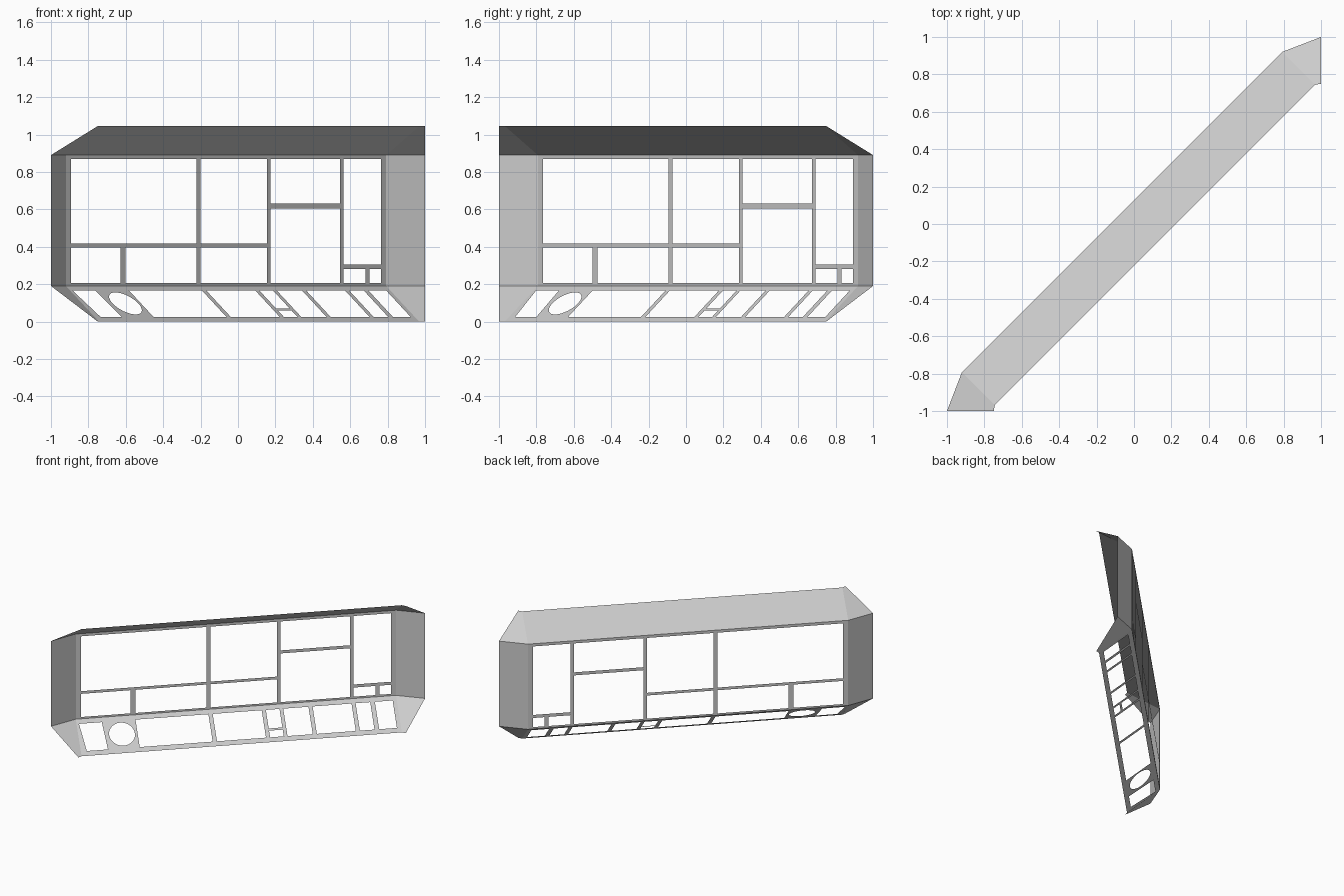
import bpy, bmesh, math
from mathutils import Vector

if "Cube" in bpy.data.objects:
    bpy.data.objects.remove(bpy.data.objects["Cube"])

# Key levels and the diagonal plan: the wall runs along y = x + OFF
Z_BASE, Z_SILL, Z_HEAD, Z_TOP = 0.0, 0.19, 0.89, 1.045
X0, X1, OFF, LEAN = -0.92, 0.792, 0.128, 0.176


def add_object(name, bm):
    me = bpy.data.meshes.new(name)
    bm.to_mesh(me)
    bm.free()
    ob = bpy.data.objects.new(name, me)
    bpy.context.collection.objects.link(ob)
    return ob


def rect(x0, x1, y0, y1):
    return [(x0, y0), (x1, y0), (x1, y1), (x0, y1)]


def sheet(name, loops, place):
    """Fill an outline with holes in 2D, then place it in space."""
    bm = bmesh.new()
    edges = []
    for loop in loops:
        vs = [bm.verts.new((a, b, 0)) for a, b in loop]
        edges += [bm.edges.new((vs[i - 1], vs[i])) for i in range(len(vs))]
    bmesh.ops.triangle_fill(bm, edges=edges, use_beauty=True, normal=(0, 0, 1))
    for v in bm.verts:
        v.co = place(v.co.x, v.co.y)
    return add_object(name, bm)


def on_wall(s, z):
    return Vector((s, s + OFF, z))


def on_sill(s, t):
    return Vector((s + LEAN * t, s + OFF - LEAN * t, Z_SILL * (1 - t)))


def on_roof(s, t):
    return Vector((s + LEAN * t, s + OFF - LEAN * t, Z_HEAD + (Z_TOP - Z_HEAD) * t))


# Upright window wall: (x0, x1, z0, z1) of each opening
windows = [
    (-.893, -.222, .417, .868), (-.200, .155, .417, .868),
    (-.893, -.628, .205, .395), (-.602, -.222, .205, .395),
    (-.200, .155, .205, .395),
    (.175, .545, .630, .868), (.175, .545, .205, .605),
    (.565, .765, .305, .868),
    (.565, .682, .205, .280), (.703, .765, .205, .280),
]
sheet("window_wall", [rect(X0, X1, Z_SILL, Z_HEAD)] + [rect(*w) for w in windows], on_wall)

# Sloping lower panel with openings and one round hole
T0, T1 = 0.13, 0.87
spans = [(-.605, -.215), (-.192, .070), (.185, .320),
         (.342, .550), (.572, .650), (.675, .770)]
holes = [rect(a, b, T0, T1) for a, b in spans]
holes.append([(-.907, T0), (-.785, T0), (-.775, T1), (-.888, T1)])
holes += [rect(.092, .165, T0, .63), rect(.092, .165, .69, T1)]
slope = math.hypot(LEAN * math.sqrt(2), Z_SILL)
R = 0.097
holes.append([(-.688 + R / math.sqrt(2) * math.cos(i * math.tau / 40),
               0.49 + R / slope * math.sin(i * math.tau / 40)) for i in range(40)])
sheet("lower_panel", [rect(X0, X1, 0, 1)] + holes, on_sill)

# Plain sloping upper panel
sheet("upper_panel", [rect(X0, X1, 0, 1)], on_roof)

# Angled end panels, mirrored across the diagonal
rim = ((-.75, -1), (X0 + LEAN, X0 + OFF - LEAN))
side = ((-1, -1), (X0, X0 + OFF))
levels = [(rim, Z_BASE), (side, Z_SILL), (side, Z_HEAD), (rim, Z_TOP)]
for name, flip in (("left_end", False), ("right_end", True)):
    bm = bmesh.new()
    rows = []
    for pts, z in levels:
        rows.append([bm.verts.new((-y, -x, z) if flip else (x, y, z)) for x, y in pts])
    for lo, hi in zip(rows, rows[1:]):
        face = [lo[0], lo[1], hi[1], hi[0]]
        bm.faces.new(face[::-1] if flip else face)
    add_object(name, bm)
